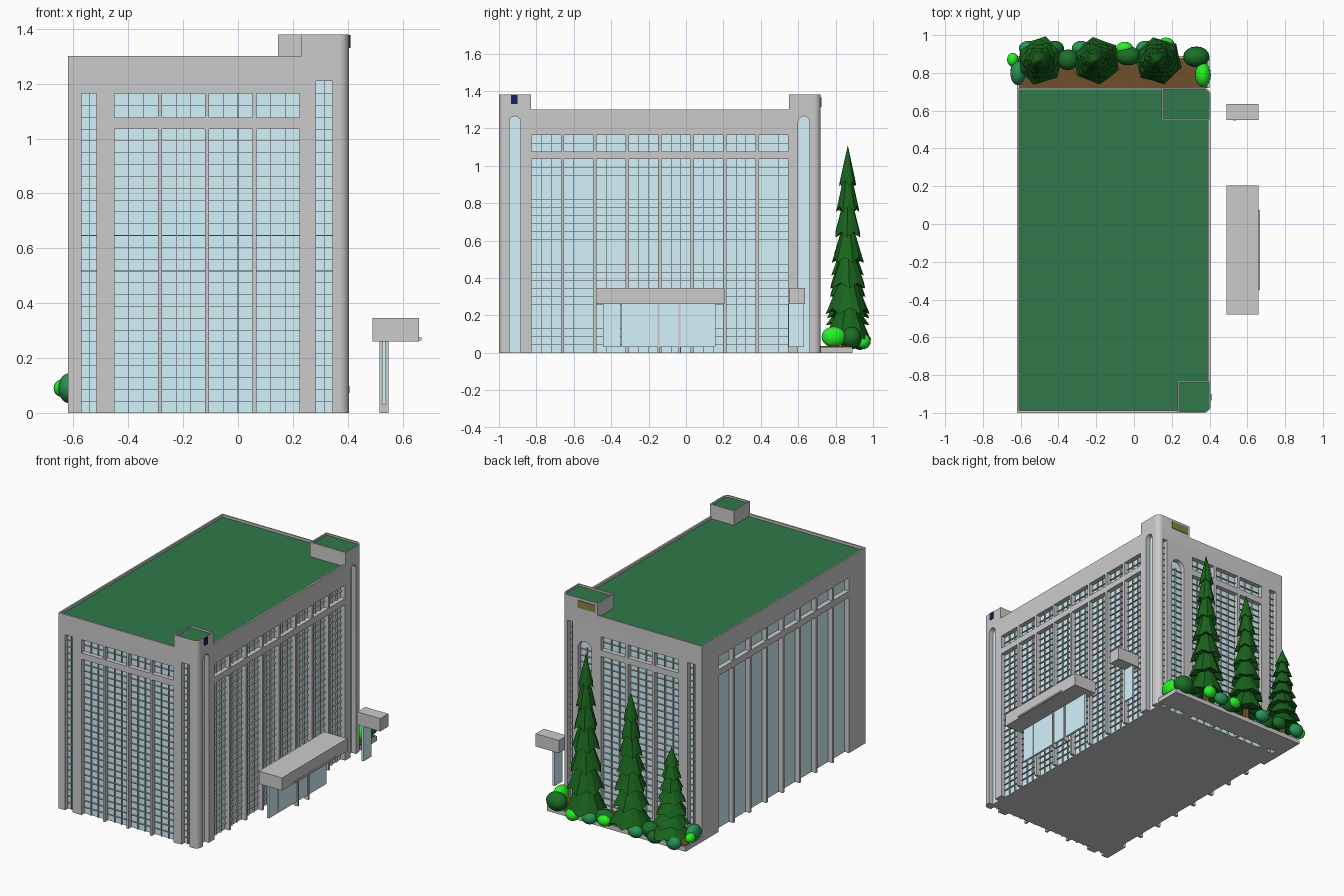
import bpy, bmesh, math, random
from mathutils import Vector, Matrix

if "Cube" in bpy.data.objects:
    bpy.data.objects.remove(bpy.data.objects["Cube"])

random.seed(4)
X0, X1, Y0, Y1, H, TOP = -0.62, 0.405, -1.0, 0.72, 1.30, 1.38
DEEP, ROW = 0.035, 0.0431


def material(name, r, g, b):
    m = bpy.data.materials.new(name)
    m.diffuse_color = (r, g, b, 1)
    m.use_nodes = True
    m.node_tree.nodes["Principled BSDF"].inputs["Base Color"].default_value = m.diffuse_color
    return m


GLASS = material("glass", 0.66, 0.89, 0.96)
ROOF = material("roof_green", 0.03, 0.19, 0.07)
SOIL = material("soil", 0.16, 0.08, 0.025)
PINE = material("pine", 0.01, 0.13, 0.012)
BUSH = [material("bush_dark", 0.01, 0.16, 0.02), material("bush_bright", 0.02, 0.88, 0.02),
        material("bush_mid", 0.02, 0.3, 0.09)]
NAVY = material("navy", 0.01, 0.015, 0.12)
OLIVE = material("olive", 0.25, 0.23, 0.06)


def finish(bm, name, mat=None, smooth=False):
    bmesh.ops.recalc_face_normals(bm, faces=bm.faces[:])
    me = bpy.data.meshes.new(name)
    bm.to_mesh(me)
    bm.free()
    ob = bpy.data.objects.new(name, me)
    bpy.context.collection.objects.link(ob)
    if mat:
        me.materials.append(mat)
    if smooth:
        smooth_angle(ob)
    return ob


def smooth_angle(ob):
    bpy.ops.object.select_all(action='DESELECT')
    ob.select_set(True)
    bpy.context.view_layer.objects.active = ob
    bpy.ops.object.shade_smooth_by_angle(angle=math.radians(30))


def prism(bm, near, far):
    a, b = [bm.verts.new(p) for p in near], [bm.verts.new(p) for p in far]
    bm.faces.new(a)
    bm.faces.new(b[::-1])
    for i in range(len(a)):
        j = (i + 1) % len(a)
        bm.faces.new((a[i], b[i], b[j], a[j]))


def add_box(bm, x0, x1, y0, y1, z0, z1):
    c = [(x0, y0), (x1, y0), (x1, y1), (x0, y1)]
    prism(bm, [(x, y, z0) for x, y in c], [(x, y, z1) for x, y in c])


def box(name, dims, mat=None):
    bm = bmesh.new()
    add_box(bm, *dims)
    return finish(bm, name, mat)


def block(bm, x0, x1, y0, y1, z0, z1, front_r, back_r):
    """Box whose two right-hand vertical corners can be rounded."""
    pts = [(x0, y0)]
    for cy, r, a0, s in ((y0, front_r, -90, 1), (y1, back_r, 0, -1)):
        if r:
            pts += [(x1 - r + r * math.cos(math.radians(a0 + 15 * k)),
                     cy + s * r + r * math.sin(math.radians(a0 + 15 * k))) for k in range(7)]
        else:
            pts.append((x1, cy))
    pts.append((x0, y1))
    prism(bm, [(x, y, z0) for x, y in pts], [(x, y, z1) for x, y in pts])


def cut(ob, bm):
    cutter = finish(bm, "cutter")
    cutter.hide_render = True
    mod = ob.modifiers.new("cut", 'BOOLEAN')
    mod.operation, mod.solver, mod.object = 'DIFFERENCE', 'EXACT', cutter
    bpy.context.view_layer.objects.active = ob
    bpy.ops.object.modifier_apply(modifier=mod.name)
    bpy.data.objects.remove(cutter)
    smooth_angle(ob)


def on_side(side, u, z, d):
    return {"front": (u, Y0 + d, z), "back": (u, Y1 - d, z),
            "right": (X1 - d, u, z), "left": (X0 + d, u, z)}[side]


def outline(u0, u1, z0, z1, arch):
    if not arch:
        return [(u0, z0), (u1, z0), (u1, z1), (u0, z1)]
    r, c = (u1 - u0) / 2, (u0 + u1) / 2
    return [(u0, z0), (u1, z0)] + [(c + r * math.cos(math.pi * k / 12), z1 - r + r * math.sin(math.pi * k / 12))
                                   for k in range(13)]


def panel(bm, side, pts, d0, d1):
    prism(bm, [on_side(side, u, z, d0) for u, z in pts], [on_side(side, u, z, d1) for u, z in pts])


# Window openings: side, u0, u1, z top, z bottom, arched, gridded
openings = [("front", -0.57, -0.515, 1.165, 0, False, True), ("front", 0.285, 0.345, 1.21, 0, False, True),
            ("right", -0.945, -0.885, 1.265, 0, True, False), ("right", 0.60, 0.66, 1.265, 0, True, False),
            ("back", -0.57, -0.515, 1.165, 0, False, True), ("back", 0.33, 0.365, 1.21, 0, False, True),
            ("back", 0.19, 0.29, 1.10, 0, True, True)]
for side, a, b, n, post in (("front", -0.45, 0.225, 4, 0.015), ("right", -0.825, 0.545, 8, 0.018),
                            ("left", -0.825, 0.545, 8, 0.018), ("back", -0.45, 0.12, 3, 0.02)):
    w = (b - a - post * (n - 1)) / n
    for i in range(n):
        u = a + i * (w + post)
        openings.append((side, u, u + w, 1.035, 0, False, side != "left"))
        openings.append((side, u, u + w, 1.165, 1.077, False, side != "left"))

# Main block with rounded right corners, recessed windows and sunken roof
bm = bmesh.new()
block(bm, X0, X1, Y0, Y1, 0, H, 0.035, 0.035)
body = finish(bm, "building_body")
cuts, panes, bars = bmesh.new(), bmesh.new(), bmesh.new()
add_box(cuts, X0 + 0.01, X1 - 0.012, Y0 + 0.012, Y1 - 0.01, H - 0.02, H + 0.1)
for side, u0, u1, zt, zb, arch, grid in openings:
    panel(cuts, side, outline(u0, u1, zb if zb else -0.05, zt, arch), -0.05, DEEP)
    panel(panes, side, outline(u0, u1, zb, zt, arch), DEEP - 0.003, DEEP + 0.001)
    if not grid:
        continue
    top = zt - (u1 - u0) / 2 if arch else zt
    for k in range(1, 30):
        z = k * ROW
        if zb + 0.01 < z < top - 0.005:
            panel(bars, side, outline(u0, u1, z - 0.001, z + 0.001, False), DEEP - 0.014, DEEP)
    parts = 3 if u1 - u0 > 0.12 else 2
    for k in range(1, parts):
        u = u0 + (u1 - u0) * k / parts
        panel(bars, side, outline(u - 0.001, u + 0.001, zb, top, False), DEEP - 0.014, DEEP)
cut(body, cuts)
finish(panes, "window_glass", GLASS)
finish(bars, "window_bars")
box("main_roof", (X0 + 0.01, X1 - 0.012, Y0 + 0.012, Y1 - 0.01, H - 0.022, H - 0.016), ROOF)

# Corner towers rising above the roof
for name, tx, ty0, ty1, fr, br in (("front_tower", 0.23, Y0, -0.83, 0.035, 0), ("back_tower", 0.145, 0.55, Y1, 0, 0.035)):
    bm = bmesh.new()
    block(bm, tx, X1, ty0, ty1, H - 0.02, TOP, fr, br)
    tower = finish(bm, name)
    bm = bmesh.new()
    block(bm, tx + 0.008, X1 - 0.008, ty0 + 0.008, ty1 - 0.008, TOP - 0.015, TOP + 0.1,
          fr and 0.027, br and 0.027)
    cut(tower, bm)
    bm = bmesh.new()
    block(bm, tx + 0.008, X1 - 0.008, ty0 + 0.008, ty1 - 0.008, TOP - 0.016, TOP - 0.012,
          fr and 0.027, br and 0.027)
    finish(bm, name + "_roof", ROOF)

# Plain plaques on the towers
box("front_tower_plaque", (X1 - 0.003, X1 + 0.005, -0.935, -0.90, 1.33, 1.378), NAVY)
box("back_tower_plaque", (0.16, 0.29, Y1 - 0.002, Y1 + 0.004, 1.315, 1.365), OLIVE)

# Entrance canopies with glazed screens and posts
box("main_canopy", (0.49, 0.66, -0.48, 0.205, 0.26, 0.345))
box("side_canopy", (0.49, 0.66, 0.55, 0.635, 0.26, 0.345))
box("canopy_sign_strip", (0.655, 0.668, -0.35, 0.075, 0.264, 0.275))
for i, (a, b) in enumerate(((-0.445, -0.35), (-0.345, -0.152), (-0.143, -0.04), (-0.03, 0.158), (0.548, 0.628))):
    box(f"entrance_glass_{i}", (0.525, 0.54, a, b, 0.03, 0.262), GLASS)
for i, y in enumerate((-0.1475, -0.035)):
    box(f"entrance_post_{i}", (0.515, 0.548, y - 0.005, y + 0.005, 0, 0.262))

# Planting bed behind the building
box("bed_slab", (X0, X1 - 0.005, Y1, 0.89, 0, 0.03))
box("bed_soil", (X0 + 0.01, X1 - 0.015, Y1, 0.88, 0.025, 0.036), SOIL)


def tree(name, x, y, top, tiers):
    bm = bmesh.new()
    base, n = 0.07, 12
    step = (top - base) / (tiers + 0.6)
    for t in range(tiers):
        f = t / (tiers - 1)
        r = 0.133 * (1 - f) + 0.05 * f
        z, turn = base + t * step, random.uniform(0, 1)
        peak = top if t == tiers - 1 else z + step * 2.1
        tip = bm.verts.new((x, y, min(peak, top)))
        hub = bm.verts.new((x, y, z + step * 0.3))
        ring = []
        for k in range(n):
            a = turn + 2 * math.pi * k / n
            q = r * (1 if k % 2 else 0.86) * random.uniform(0.95, 1)
            ring.append(bm.verts.new((x + q * math.cos(a), y + q * math.sin(a),
                                      z + (0 if k % 2 else step * 0.22))))
        for k in range(n):
            bm.faces.new((ring[k], ring[(k + 1) % n], tip))
            bm.faces.new((ring[(k + 1) % n], ring[k], hub))
    finish(bm, name, PINE)
    bm = bmesh.new()
    bmesh.ops.create_cone(bm, cap_ends=True, segments=8, radius1=0.025, radius2=0.02, depth=0.14,
                          matrix=Matrix.Translation((x, y, 0.1)))
    finish(bm, name + "_trunk", SOIL)


# Three conifers of falling height
tree("tall_conifer", 0.13, 0.865, 1.11, 7)
tree("middle_conifer", -0.20, 0.865, 0.94, 7)
tree("short_conifer", -0.50, 0.865, 0.655, 7)

# Rounded bushes: x, y, z, rx, ry, rz, colour
bushes = [(0.365, 0.79, 0.085, 0.042, 0.065, 0.055, 1), (0.33, 0.885, 0.08, 0.07, 0.055, 0.06, 0),
          (-0.615, 0.80, 0.09, 0.04, 0.065, 0.055, 2), (-0.642, 0.87, 0.09, 0.03, 0.037, 0.032, 1),
          (-0.35, 0.87, 0.07, 0.06, 0.055, 0.05, 0), (-0.03, 0.89, 0.07, 0.07, 0.05, 0.05, 0),
          (-0.05, 0.93, 0.07, 0.045, 0.035, 0.035, 1), (0.17, 0.95, 0.06, 0.045, 0.037, 0.04, 1),
          (0.06, 0.93, 0.06, 0.05, 0.04, 0.04, 2), (-0.28, 0.93, 0.06, 0.05, 0.04, 0.04, 2),
          (-0.56, 0.93, 0.06, 0.05, 0.04, 0.045, 2), (-0.42, 0.93, 0.06, 0.05, 0.04, 0.04, 0)]
for i, (x, y, z, rx, ry, rz, c) in enumerate(bushes):
    bm = bmesh.new()
    bmesh.ops.create_uvsphere(bm, u_segments=16, v_segments=10, radius=1,
                              matrix=Matrix.Translation((x, y, z)) @ Matrix.Diagonal((rx, ry, rz, 1)))
    finish(bm, f"bush_{i}", BUSH[c], True)
